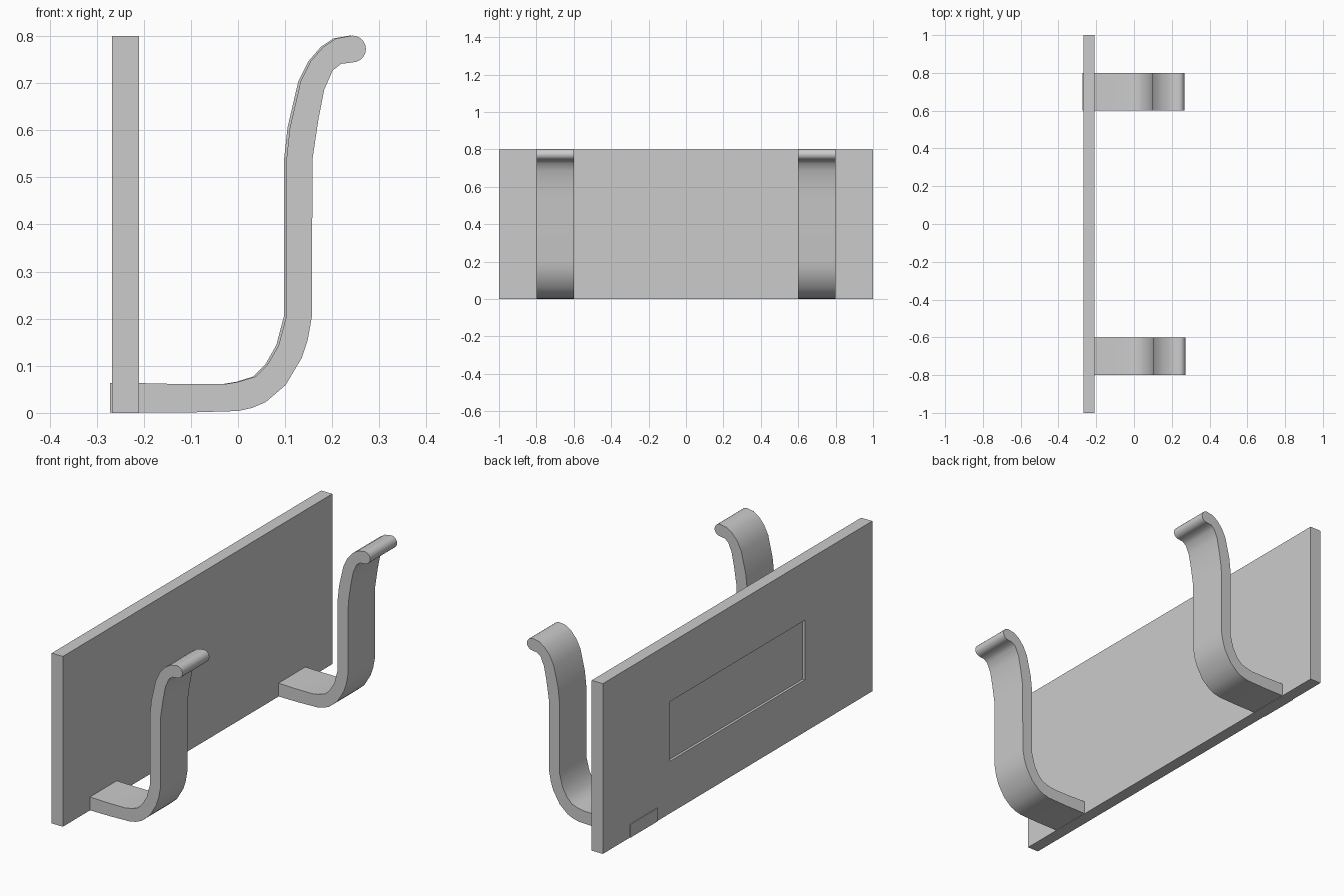
import bpy
import bmesh
import math

if "Cube" in bpy.data.objects:
    bpy.data.objects.remove(bpy.data.objects["Cube"], do_unlink=True)

# Single grey finish
grey = bpy.data.materials.new("light_grey")
grey.use_nodes = True
colour = (0.6, 0.6, 0.6, 1)
grey.diffuse_color = colour
grey.node_tree.nodes["Principled BSDF"].inputs["Base Color"].default_value = colour


def add_object(name, bm):
    bmesh.ops.recalc_face_normals(bm, faces=bm.faces)
    mesh = bpy.data.meshes.new(name)
    bm.to_mesh(mesh)
    bm.free()
    mesh.materials.append(grey)
    obj = bpy.data.objects.new(name, mesh)
    bpy.context.collection.objects.link(obj)
    return obj


# Back plate with a shallow rectangular recess in its rear face
BACK, FRONT, HEIGHT = -0.268, -0.21, 0.8
RECESS_DEPTH = 0.012
bm = bmesh.new()
bmesh.ops.create_cube(bm, size=1)
for v in bm.verts:
    v.co.x = FRONT if v.co.x > 0 else BACK
    v.co.y *= 2
    v.co.z = HEIGHT if v.co.z > 0 else 0
bm.normal_update()
rear = min(bm.faces, key=lambda f: f.calc_center_median().x)
bmesh.ops.inset_individual(bm, faces=[rear], thickness=0.1)
for v in rear.verts:
    v.co.y = math.copysign(0.5, v.co.y)
    v.co.z = 0.525 if v.co.z > HEIGHT / 2 else 0.245
floor = bmesh.ops.extrude_discrete_faces(bm, faces=[rear])["faces"][0]
for v in floor.verts:
    v.co.x += RECESS_DEPTH
add_object("back_plate", bm)

# Hook side profile: inner edge, rounded tip, outer edge
INNER = [(-0.268, 0.063), (-0.2, 0.063), (-0.115, 0.061), (-0.03, 0.061),
         (0.0, 0.066), (0.036, 0.077), (0.062, 0.103), (0.085, 0.143),
         (0.102, 0.207), (0.102, 0.54), (0.109, 0.605), (0.132, 0.704),
         (0.153, 0.746), (0.18, 0.777), (0.207, 0.795)]
OUTER = [(0.218, 0.741), (0.2, 0.727), (0.182, 0.686), (0.17, 0.625),
         (0.157, 0.538), (0.156, 0.205), (0.147, 0.155), (0.134, 0.116),
         (0.1, 0.059), (0.058, 0.023), (0.03, 0.011), (0.0, 0.004),
         (-0.1, 0.001), (-0.268, 0.001)]
TIP_X, TIP_Z, TIP_R = 0.242, 0.7725, 0.0285
tip = [(TIP_X + TIP_R * math.sin(a), TIP_Z + TIP_R * math.cos(a))
       for a in (math.pi * i / 10 for i in range(11))]
profile = INNER + tip + OUTER


def add_hook(name, y0, y1, shift):
    bm = bmesh.new()
    side = bm.faces.new([bm.verts.new((x + shift, y0, z)) for x, z in profile])
    result = bmesh.ops.extrude_face_region(bm, geom=[side], use_keep_orig=True)
    moved = [g for g in result["geom"] if isinstance(g, bmesh.types.BMVert)]
    bmesh.ops.translate(bm, verts=moved, vec=(0, y1 - y0, 0))
    obj = add_object(name, bm)
    bpy.ops.object.select_all(action="DESELECT")
    obj.select_set(True)
    bpy.context.view_layer.objects.active = obj
    bpy.ops.object.shade_smooth_by_angle(angle=math.radians(35))


# The rear hook's root pokes slightly through the plate
add_hook("front_hook", -0.8, -0.6, 0.001)
add_hook("rear_hook", 0.6, 0.8, -0.004)
